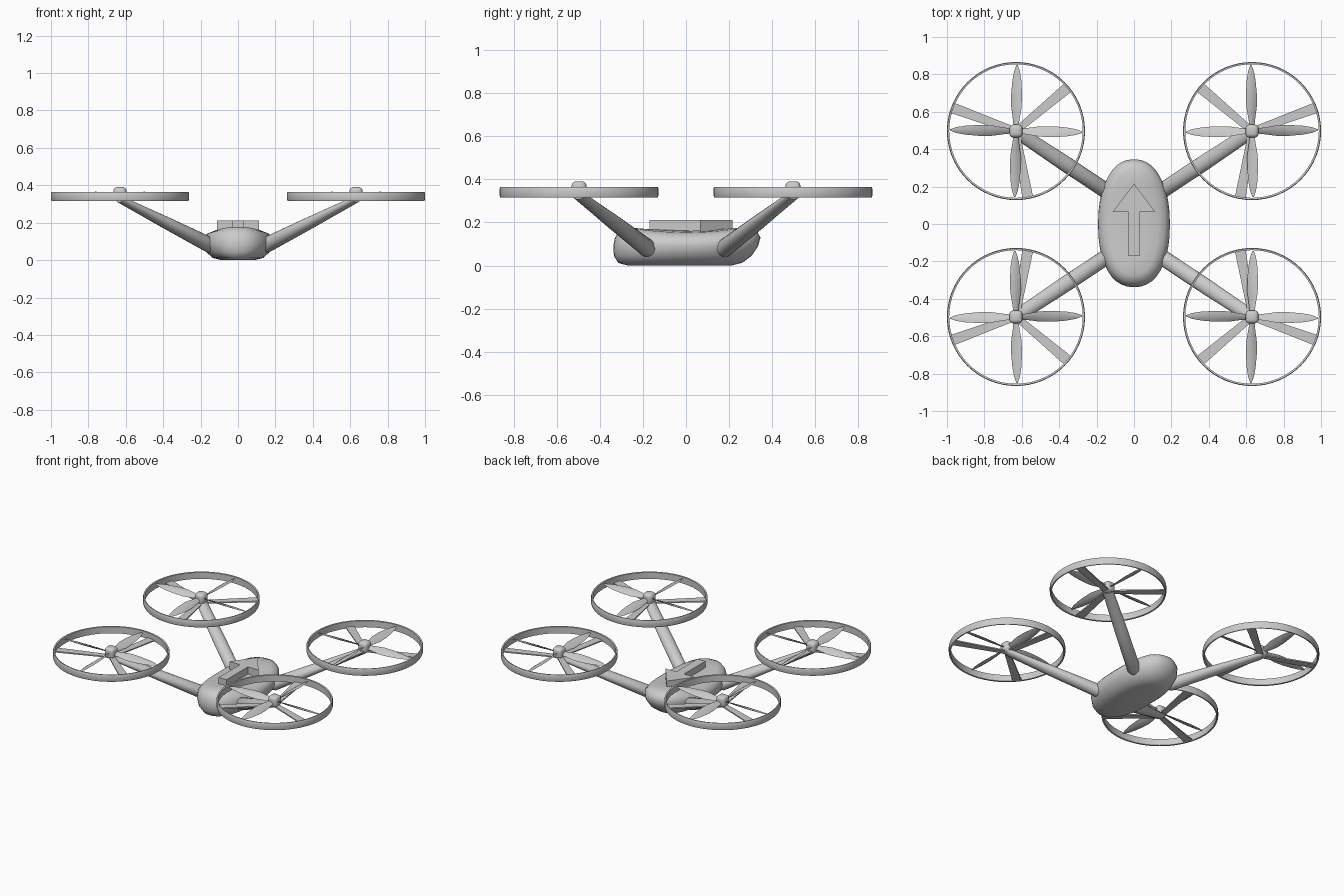
import bpy, bmesh, math
from mathutils import Vector, Matrix

if "Cube" in bpy.data.objects:
    bpy.data.objects.remove(bpy.data.objects["Cube"], do_unlink=True)

grey = bpy.data.materials.new("light grey")
grey.use_nodes = True
colour = (0.6, 0.6, 0.6, 1)
grey.diffuse_color = colour
grey.node_tree.nodes["Principled BSDF"].inputs["Base Color"].default_value = colour


def finish(name, bm, mirror=(1, 1), angle=35):
    """Mirror the mesh into its quadrant, fix normals and add the object."""
    bmesh.ops.scale(bm, vec=(mirror[0], mirror[1], 1), verts=bm.verts)
    bmesh.ops.recalc_face_normals(bm, faces=bm.faces)
    mesh = bpy.data.meshes.new(name)
    bm.to_mesh(mesh)
    bm.free()
    mesh.materials.append(grey)
    obj = bpy.data.objects.new(name, mesh)
    bpy.context.collection.objects.link(obj)
    bpy.ops.object.select_all(action='DESELECT')
    obj.select_set(True)
    bpy.context.view_layer.objects.active = obj
    bpy.ops.object.shade_smooth_by_angle(angle=math.radians(angle))
    return obj


def loft(bm, rings, closed=False):
    """Skin a list of point rings, capping the ends or closing the loop."""
    rows = [[bm.verts.new(p) for p in ring] for ring in rings]
    n = len(rows[0])
    pairs = list(zip(rows, rows[1:])) + ([(rows[-1], rows[0])] if closed else [])
    for a, b in pairs:
        for i in range(n):
            j = (i + 1) % n
            bm.faces.new((a[i], a[j], b[j], b[i]))
    if not closed:
        bm.faces.new(rows[0])
        bm.faces.new(rows[-1])


def power(v, e):
    return math.copysign(abs(v) ** e, v)


# Body: rounded pod with a saddle-shaped top
levels = [  # height, half width, front end, back end
    (0.0, .09, -.27, .21), (.012, .135, -.315, .26), (.045, .172, -.335, .305),
    (.09, .192, -.338, .335), (.13, .185, -.33, .346), (.16, .165, -.31, .33),
    (.178, .13, -.275, .29), (.184, .07, -.2, .22)]
rings = []
for z, hx, y0, y1 in levels:
    ring = []
    for i in range(40):
        t = math.tau * i / 40
        x = hx * power(math.cos(t), .88)
        y = (y0 + y1) / 2 + (y1 - y0) / 2 * power(math.sin(t), .88)
        dip = .025 * max(0, 1 - (y / .28) ** 2) * max(0, (z - .09) / .09)
        ring.append((x, y, z - dip))
    rings.append(ring)
bm = bmesh.new()
loft(bm, rings)
finish("body", bm, angle=50)

# Raised arrow on top of the body, pointing backward
outline = [(-.03, -.17), (.03, -.17), (.03, .065), (.113, .065),
           (0, .215), (-.113, .065), (-.03, .065)]
bm = bmesh.new()
loft(bm, [[(x, y, z) for x, y in outline] for z in (.12, .212)])
finish("arrow", bm, angle=20)

CENTRE = Vector((.631, .497, 0))
RADIUS = .369


def make_arm(label, mirror):
    start, end = Vector((.13, .165, .07)), Vector((.631, .497, .325))
    along = (end - start).normalized()
    side = along.cross(Vector((0, 0, 1))).normalized()
    up = side.cross(along)
    rings = []
    for t, w, h in ((0, .03, .03), (.04, .042, .042), (.5, .042, .032), (1, .036, .018)):
        c = start.lerp(end, t)
        rings.append([c + side * w * math.cos(a) + up * h * math.sin(a)
                      for a in (math.tau * i / 20 for i in range(20))])
    bm = bmesh.new()
    loft(bm, rings)
    finish(label + "_arm", bm, mirror, 50)


def make_guard(label, mirror):
    section = [(RADIUS - .012, .318), (RADIUS - .003, .316), (RADIUS, .325),
               (RADIUS, .357), (RADIUS - .003, .365), (RADIUS - .012, .363)]
    rings = []
    for i in range(64):
        a = math.tau * i / 64
        rings.append([CENTRE + Vector((r * math.cos(a), r * math.sin(a), z)) for r, z in section])
    bm = bmesh.new()
    loft(bm, rings, closed=True)
    finish(label + "_guard_ring", bm, mirror)


def make_struts(label, mirror):
    bm = bmesh.new()
    for deg in (-20 + 40, 140, 260):
        turn = Matrix.Rotation(math.radians(deg), 3, 'Z')
        rings = []
        for r, w in ((0, .018), (RADIUS - .006, .029)):
            rings.append([CENTRE + turn @ Vector((r, y, z)) for y, z in
                          ((-w, .32), (w, .32), (w, .328), (-w, .328))])
        loft(bm, rings)
    finish(label + "_guard_struts", bm, mirror)


def make_propeller(label, mirror):
    bm = bmesh.new()
    stations = [(.01, .014, 30), (.06, .02, 30), (.13, .031, 26), (.2, .031, 21),
                (.27, .025, 17), (.32, .016, 14), (.352, .004, 12)]
    for k in range(4):
        turn = Matrix.Rotation(math.radians(90 * k + 1), 3, 'Z')
        rings = []
        for r, w, pitch in stations:
            tilt = Matrix.Rotation(math.radians(pitch), 3, 'X')
            h = w * .16
            section = [(-w, 0), (-w * .4, h), (w * .4, h), (w, 0), (w * .4, -h), (-w * .4, -h)]
            rings.append([CENTRE + Vector((0, 0, .352)) + turn @ (Vector((r, 0, 0)) + tilt @ Vector((0, y, z)))
                          for y, z in section])
        loft(bm, rings)
    finish(label + "_propeller", bm, mirror, 60)


def make_hub(label, mirror):
    bm = bmesh.new()
    bmesh.ops.create_cube(bm, size=1, matrix=Matrix.Translation(CENTRE + Vector((0, 0, .353)))
                          @ Matrix.Diagonal((.07, .07, .076, 1)))
    bmesh.ops.bevel(bm, geom=bm.edges[:], offset=.022, segments=4, profile=.5, affect='EDGES')
    finish(label + "_hub", bm, mirror, 60)


# Four mirrored rotor assemblies
for sx, side in ((1, "left"), (-1, "right")):
    for sy, end in ((-1, "front"), (1, "back")):
        for make in (make_arm, make_guard, make_struts, make_propeller, make_hub):
            make(end + "_" + side, (sx, sy))
